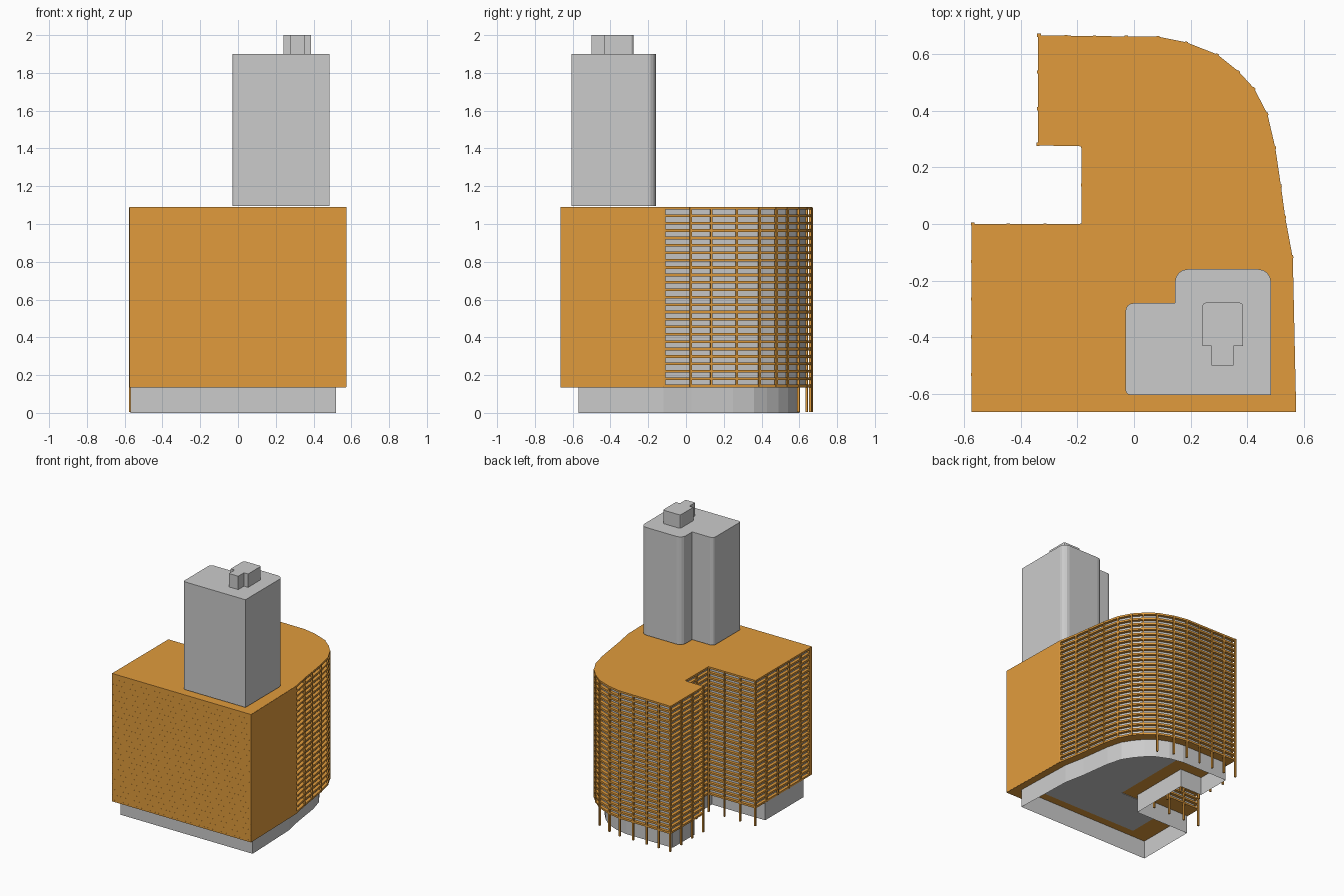
import bpy, bmesh, math
from mathutils import Vector, Matrix

if "Cube" in bpy.data.objects:
    bpy.data.objects.remove(bpy.data.objects["Cube"])

ochre = bpy.data.materials.new("ochre_cladding")
ochre.diffuse_color = (0.75, 0.33, 0.045, 1)
ochre.use_nodes = True
ochre.node_tree.nodes["Principled BSDF"].inputs["Base Color"].default_value = ochre.diffuse_color


def finish(name, bm, mat=None):
    bmesh.ops.recalc_face_normals(bm, faces=bm.faces[:])
    me = bpy.data.meshes.new(name)
    bm.to_mesh(me)
    bm.free()
    ob = bpy.data.objects.new(name, me)
    bpy.context.collection.objects.link(ob)
    if mat:
        me.materials.append(mat)
    return ob


def add_prism(bm, pts, z0, z1, caps=True):
    lo = [bm.verts.new((x, y, z0)) for x, y in pts]
    hi = [bm.verts.new((x, y, z1)) for x, y in pts]
    n = len(pts)
    for i in range(n):
        j = (i + 1) % n
        bm.faces.new((lo[i], lo[j], hi[j], hi[i]))
    if caps:
        bm.faces.new(lo[::-1])
        bm.faces.new(hi)


def prism(name, pts, z0, z1, mat=None, caps=True):
    bm = bmesh.new()
    add_prism(bm, pts, z0, z1, caps)
    return finish(name, bm, mat)


def inset(pts, d):
    """Mitred inward offset of a counter-clockwise outline."""
    out = []
    n = len(pts)
    for i in range(n):
        a, b, c = (Vector(pts[k % n]) for k in (i - 1, i, i + 1))
        u, v = (b - a).normalized(), (c - b).normalized()
        n1, n2 = Vector((-u.y, u.x)), Vector((-v.y, v.x))
        p = b + (n1 + n2) * (d / (1 + n1.dot(n2)))
        out.append((p.x, p.y))
    return out


def rounded(corners, seg=4):
    """Round each (x, y, radius) corner."""
    out = []
    n = len(corners)
    for i, (x, y, r) in enumerate(corners):
        b = Vector((x, y))
        if r == 0:
            out.append((x, y))
            continue
        p = b + (Vector(corners[i - 1][:2]) - b).normalized() * r
        q = b + (Vector(corners[(i + 1) % n][:2]) - b).normalized() * r
        ctr = p + q - b
        for k in range(seg + 1):
            t = k / seg * math.pi / 2
            w = ctr + (p - ctr) * math.cos(t) + (q - ctr) * math.sin(t)
            out.append((w.x, w.y))
    return out


Z0, Z1 = 0.135, 1.09
footprint = [(-.575, -.665), (.573, -.665), (.561, -.115), (.535, .025), (.52, .135),
             (.50, .27), (.472, .39), (.425, .48), (.37, .54), (.295, .60), (.185, .643),
             (.085, .663), (-.14, .665), (-.34, .668), (-.34, .278), (-.185, .275),
             (-.185, 0), (-.575, 0)]

# Ground floor: open walled podium set back under the main block
base = [(-.57, -.57), (.52, -.57), (.505, -.12), (.475, .03), (.445, .25), (.415, .36),
        (.37, .43), (.32, .49), (.26, .54), (.17, .58), (.07, .60), (-.31, .60),
        (-.31, .34), (-.13, .34), (-.13, -.12), (-.57, -.12)]
prism("podium_walls", base, 0, Z0, caps=False)
prism("soffit_panel", inset(footprint, .16), Z0 - .004, Z0 + .002)

# Recessed glazing
prism("glazing", inset(footprint, .022), Z0 + .005, Z1 - .005)

# Floor slabs showing as horizontal bands
floors, thick = 24, .014
pitch = (Z1 - thick - Z0) / floors
bm = bmesh.new()
for i in range(floors + 1):
    z = Z0 + i * pitch
    add_prism(bm, footprint, z, z + thick)
finish("floor_slabs", bm, ochre)

# Solid front wall wrapping onto the right side
prism("solid_walls", [(-.575, -.6645), (.574, -.6645), (.562, -.115), (.535, -.115),
                      (.543, -.635), (-.575, -.635)], Z0 + .001, Z1 - .001, ochre)

# Facade columns; those round the back run down to the ground
bm = bmesh.new()
path = footprint[2:] + footprint[:1]
first_ground, last_ground = 7, 15
for i in range(len(path) - 1):
    a, b = Vector(path[i]), Vector(path[i + 1])
    d = (b - a).normalized()
    steps = max(1, round((b - a).length / .13))
    for k in range(steps):
        p = a.lerp(b, k / steps) + Vector((-d.y, d.x)) * .004
        zb = 0.005 if first_ground <= i < last_ground or (i == last_ground and k == 0) else Z0
        m = (Matrix.Translation((p.x, p.y, (zb + Z1 - .002) / 2))
             @ Matrix.Rotation(math.atan2(d.y, d.x), 4, 'Z')
             @ Matrix.Diagonal((.011, .013, Z1 - .002 - zb, 1)))
        bmesh.ops.create_cube(bm, size=1, matrix=m)
finish("facade_columns", bm, ochre)

# Tower with rounded corners
tower = rounded([(-.03, -.605, .018), (.485, -.605, 0), (.485, -.16, .045),
                 (.145, -.16, .045), (.145, -.28, 0), (-.03, -.28, .028)])
prism("tower", tower, 1.096, 1.9)

# Rooftop plant room
plant = rounded([(.275, -.50, 0), (.352, -.50, 0), (.352, -.432, 0), (.386, -.432, 0),
                 (.386, -.278, .012), (.242, -.278, .012), (.242, -.432, 0), (.275, -.432, 0)], 2)
prism("plant_room", plant, 1.9, 2.0)
